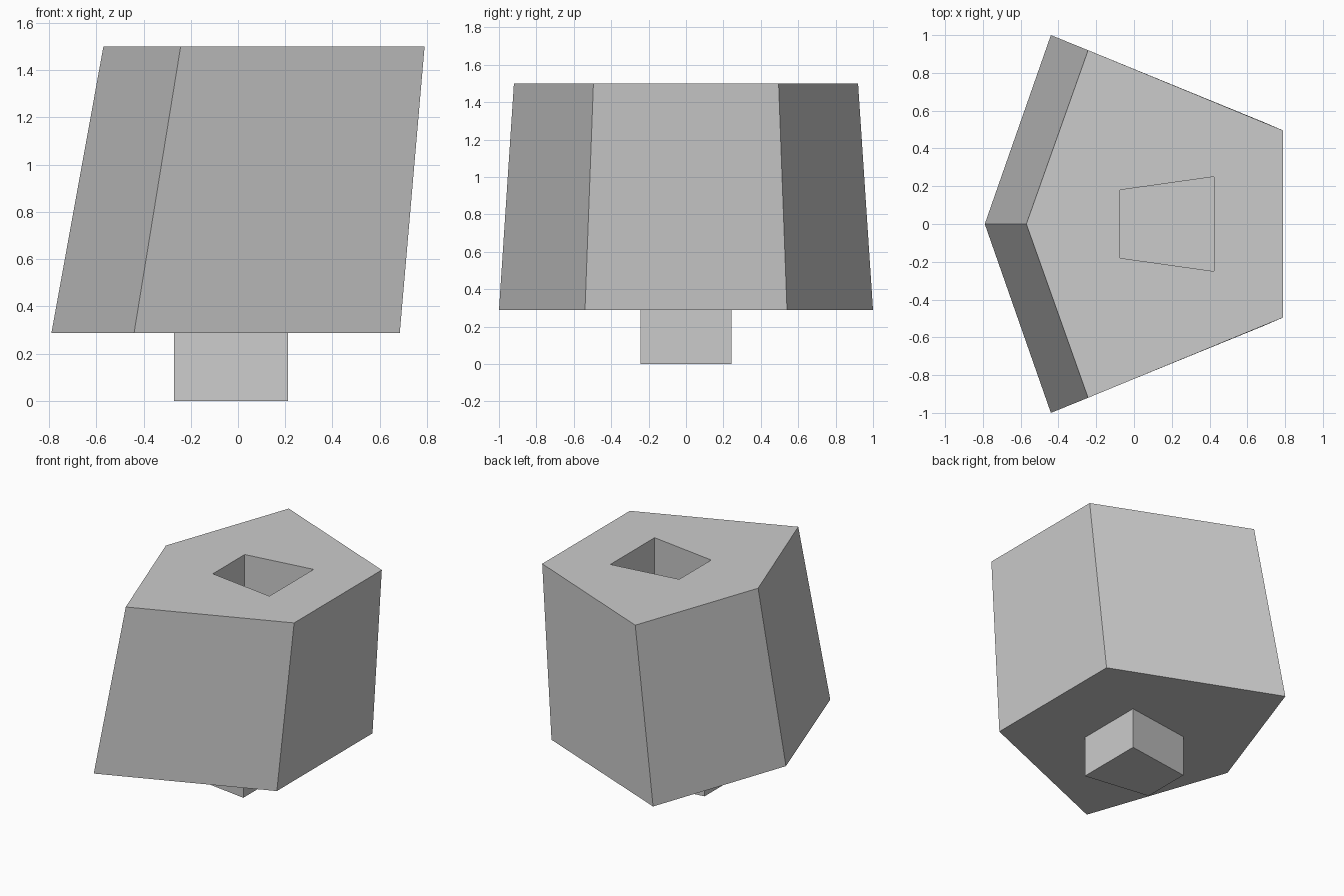
import bpy
import bmesh

cube = bpy.data.objects.get("Cube")
if cube:
    bpy.data.objects.remove(cube, do_unlink=True)

grey = bpy.data.materials.new("plain grey")
grey.use_nodes = True
colour = (0.6, 0.6, 0.6, 1)
grey.diffuse_color = colour
grey.node_tree.nodes["Principled BSDF"].inputs["Base Color"].default_value = colour


def mirrored(half):
    """Complete an outline, counter-clockwise, from its +y half listed by rising x."""
    lower = [(x, -y) for x, y in half if y > 0]
    return lower + half[::-1]


def loft(name, low, z_low, high, z_high):
    """Flat-sided solid between two matching outlines."""
    bm = bmesh.new()
    a = [bm.verts.new((x, y, z_low)) for x, y in mirrored(low)]
    b = [bm.verts.new((x, y, z_high)) for x, y in mirrored(high)]
    n = len(a)
    bm.faces.new(a[::-1])
    bm.faces.new(b)
    for i in range(n):
        j = (i + 1) % n
        bm.faces.new((a[i], a[j], b[j], b[i]))
    bmesh.ops.recalc_face_normals(bm, faces=bm.faces)
    mesh = bpy.data.meshes.new(name)
    bm.to_mesh(mesh)
    bm.free()
    mesh.materials.append(grey)
    obj = bpy.data.objects.new(name, mesh)
    bpy.context.collection.objects.link(obj)
    return obj


BASE, TOP, SOCKET_DEPTH = 0.288, 1.5, 0.3

# Leaning five-sided body, slightly narrower at the top
body = loft("body",
            [(-0.79, 0), (-0.44, 1.0), (0.685, 0.54)], BASE,
            [(-0.57, 0), (-0.243, 0.92), (0.79, 0.495)], TOP)

# Four-sided peg under the body
peg_half = [(-0.27, 0.175), (0.212, 0.243)]
loft("peg", peg_half, 0, peg_half, BASE)

# Matching socket sunk into the top
socket_half = [(-0.073, 0.18), (0.423, 0.25)]
cutter = loft("socket_cutter", socket_half, TOP - SOCKET_DEPTH, socket_half, TOP + 0.2)
cutter.hide_render = True
cutter.hide_viewport = True
cutter.display_type = 'WIRE'

cut = body.modifiers.new("socket", 'BOOLEAN')
cut.operation = 'DIFFERENCE'
cut.solver = 'EXACT'
cut.object = cutter
